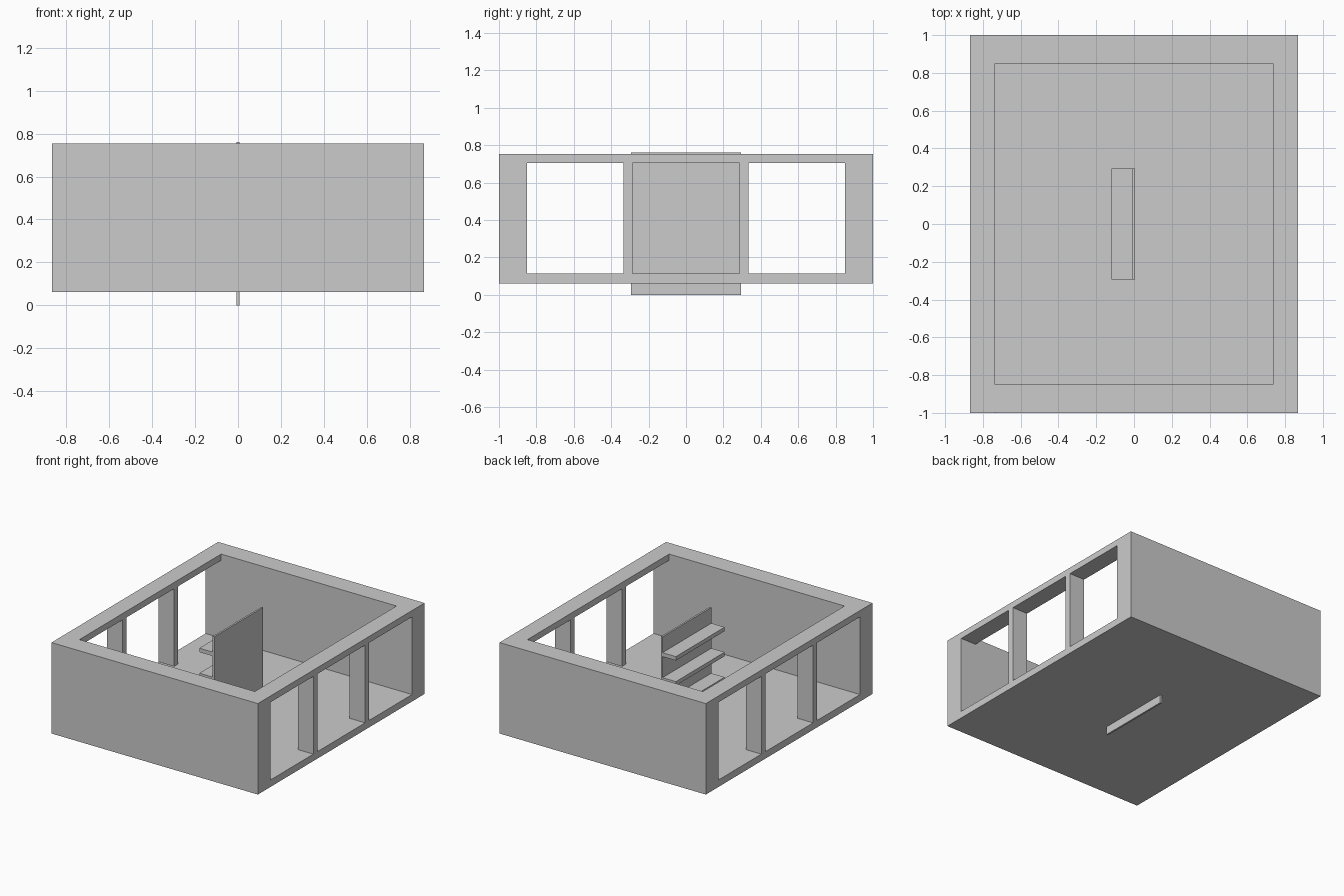
import bpy
import bmesh
from mathutils import Vector

if "Cube" in bpy.data.objects:
    bpy.data.objects.remove(bpy.data.objects["Cube"])


def box(name, x, y, z):
    """Axis-aligned box from three (min, max) ranges."""
    bm = bmesh.new()
    bmesh.ops.create_cube(bm, size=1)
    for v in bm.verts:
        v.co = Vector([r[0] if c < 0 else r[1] for c, r in zip(v.co, (x, y, z))])
    mesh = bpy.data.meshes.new(name)
    bm.to_mesh(mesh)
    bm.free()
    obj = bpy.data.objects.new(name, mesh)
    bpy.context.collection.objects.link(obj)
    return obj


def cut(target, cutter):
    """Subtract the cutter from the target, apply and discard the cutter."""
    cutter.hide_render = True
    mod = target.modifiers.new("cut", 'BOOLEAN')
    mod.operation = 'DIFFERENCE'
    mod.solver = 'EXACT'
    mod.object = cutter
    bpy.context.view_layer.objects.active = target
    bpy.ops.object.modifier_apply(modifier=mod.name)
    bpy.data.objects.remove(cutter, do_unlink=True)


FLOOR, RIM = 0.115, 0.753

# Open-topped room shell
room = box("room_shell", (-0.867, 0.867), (-1, 1), (0.062, RIM))
cut(room, box("cavity_cutter", (-0.737, 0.737), (-0.85, 0.85), (FLOOR, 1.0)))

# Three openings through both side walls
for y in ((-0.85, -0.335), (-0.287, 0.287), (0.335, 0.85)):
    cut(room, box("window_cutter", (-1, 1), y, (FLOOR, 0.705)))

# Hairline seam on the front wall
cut(room, box("seam_cutter", (-0.737, -0.733), (-1.1, -0.997), (FLOOR, 0.8)))

# Upright panel standing through the floor
box("centre_panel", (-0.008, 0.006), (-0.293, 0.293), (0, 0.76))

# Shelves on the left side of the panel
for i in range(3):
    top = 0.64 - 0.19 * i
    box(f"shelf_{i + 1}", (-0.12, -0.008), (-0.293, 0.293), (top - 0.03, top))
